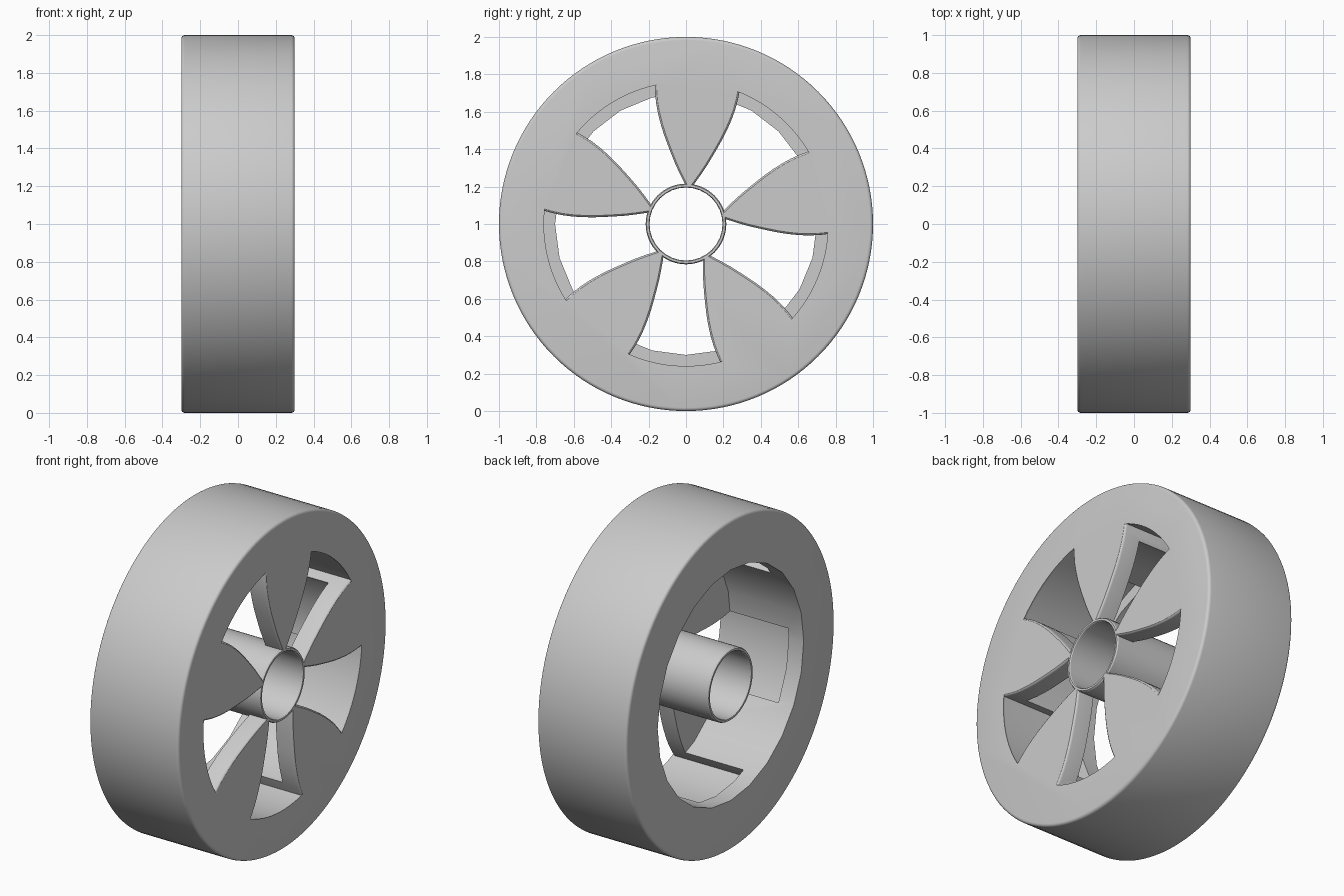
import bpy, math

if "Cube" in bpy.data.objects:
    bpy.data.objects.remove(bpy.data.objects["Cube"])

grey = bpy.data.materials.new("light grey")
grey.diffuse_color = (0.6, 0.6, 0.6, 1)
grey.use_nodes = True
grey.node_tree.nodes["Principled BSDF"].inputs["Base Color"].default_value = grey.diffuse_color


def make_object(name, verts, faces):
    mesh = bpy.data.meshes.new(name)
    mesh.from_pydata(verts, [], faces)
    mesh.materials.append(grey)
    obj = bpy.data.objects.new(name, mesh)
    bpy.context.collection.objects.link(obj)
    return obj


def lathe(name, profile, segments, closed=False):
    """Spin (radius, x) points about the wheel axle; cap the ends unless closed."""
    n = len(profile)
    verts, faces = [], []
    for s in range(segments):
        a = 2 * math.pi * s / segments
        verts += [(x, r * math.sin(a), 1 + r * math.cos(a)) for r, x in profile]
    for s in range(segments):
        t = (s + 1) % segments
        for i in range(n if closed else n - 1):
            j = (i + 1) % n
            faces.append((s * n + i, s * n + j, t * n + j, t * n + i))
    if not closed:
        faces.append([s * n for s in reversed(range(segments))])
        faces.append([s * n + n - 1 for s in range(segments)])
    return make_object(name, verts, faces)


def fix_normals(obj):
    import bmesh
    bm = bmesh.new()
    bm.from_mesh(obj.data)
    bmesh.ops.recalc_face_normals(bm, faces=bm.faces)
    bm.to_mesh(obj.data)
    bm.free()


def cut(target, cutter):
    fix_normals(cutter)
    cutter.hide_render = True
    mod = target.modifiers.new("cut", 'BOOLEAN')
    mod.object, mod.operation, mod.solver = cutter, 'DIFFERENCE', 'EXACT'
    bpy.context.view_layer.objects.active = target
    bpy.ops.object.modifier_apply(modifier=mod.name)
    bpy.data.objects.remove(cutter)


def smooth(obj):
    bpy.ops.object.select_all(action='DESELECT')
    obj.select_set(True)
    bpy.context.view_layer.objects.active = obj
    bpy.ops.object.shade_smooth_by_angle(angle=math.radians(30))


# Wheel drum with rounded outer edges
B = 0.018
corner = [(1 - B + B * math.sin(a), 0.3 - B + B * math.cos(a))
          for a in (math.pi / 2 * k / 4 for k in range(5))]
wheel = lathe("wheel_rim", [(r, -x) for r, x in corner] + corner[::-1], 128)
fix_normals(wheel)

# Hollow back and axle hole
cut(wheel, lathe("barrel_cutter", [(0.7, -0.4), (0.7, 0.19)], 24))
cut(wheel, lathe("axle_cutter", [(0.205, -0.4), (0.205, 0.4)], 32))

# Five windows, leaving petal-shaped spokes; each window also recesses the barrel
SPOKE = math.radians(4.7)
STEP = math.radians(72)
half_spoke = [(0.19, 0.008), (0.22, 0.028), (0.27, 0.058), (0.32, 0.086), (0.37, 0.111),
              (0.42, 0.135), (0.47, 0.158), (0.52, 0.178), (0.575, 0.197),
              (0.63, 0.212), (0.685, 0.222), (0.728, 0.227)]


def spoke_edge(axis, side, flare):
    pts = []
    for along, width in half_spoke:
        w = side * (width - flare)
        pts.append((along * math.sin(axis) + w * math.cos(axis),
                    along * math.cos(axis) - w * math.sin(axis)))
    return pts


def window_loop(axis, flare):
    first = spoke_edge(axis, 1, flare)
    last = spoke_edge(axis + STEP, -1, flare)
    a0, a1 = math.atan2(*first[-1]), math.atan2(*last[-1])
    a1 += 2 * math.pi if a1 < a0 else 0
    r = math.hypot(*first[-1])
    arc = [(r * math.sin(a0 + (a1 - a0) * k / 12), r * math.cos(a0 + (a1 - a0) * k / 12))
           for k in range(1, 12)]
    return first + arc + last[::-1]


for k in range(5):
    verts, faces = [], []
    layers = [(-0.2, 0), (0.286, 0), (0.291, 0.001), (0.296, 0.004), (0.3005, 0.011), (0.33, 0.011)]
    for x, flare in layers:
        loop = window_loop(SPOKE + k * STEP, flare)
        n = len(loop)
        verts += [(x, y, 1 + z) for y, z in loop]
    for m in range(len(layers) - 1):
        for i in range(n):
            j = (i + 1) % n
            faces.append((m * n + i, m * n + j, m * n + n + j, m * n + n + i))
    faces += [list(range(n))[::-1], list(range(len(verts) - n, len(verts)))]
    cut(wheel, make_object("window_cutter", verts, faces))
smooth(wheel)

# Axle tube through the full width
hub = lathe("hub_tube", [(0.199, -0.3), (0.211, -0.3), (0.216, -0.292), (0.216, 0.292),
                         (0.211, 0.3), (0.199, 0.3), (0.195, 0.294), (0.195, -0.294)], 32, True)
fix_normals(hub)
smooth(hub)
